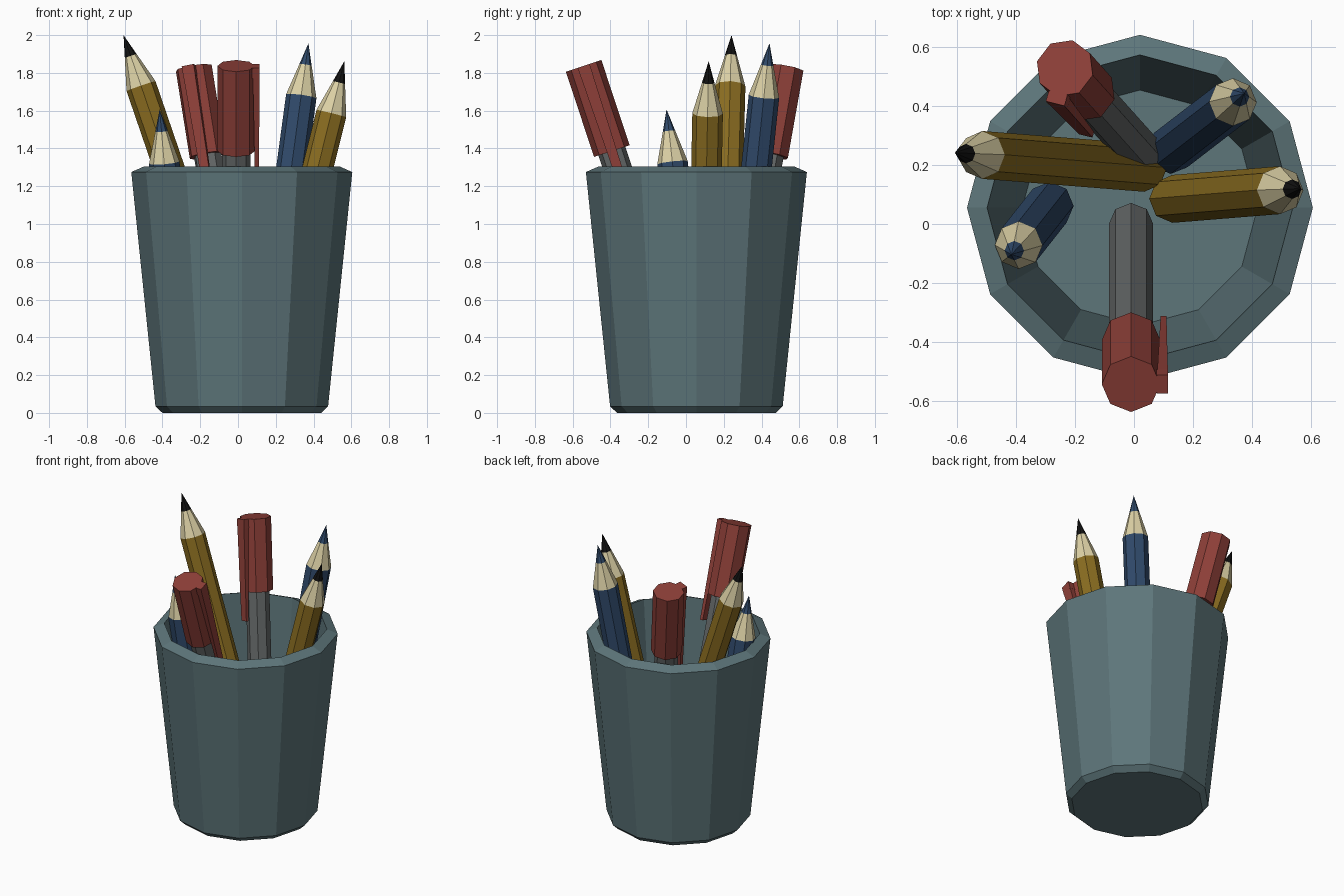
import bpy, bmesh, math
from mathutils import Vector, Matrix

if "Cube" in bpy.data.objects:
    bpy.data.objects.remove(bpy.data.objects["Cube"])


def material(name, rgb):
    m = bpy.data.materials.new(name)
    m.diffuse_color = (*rgb, 1)
    m.use_nodes = True
    m.node_tree.nodes["Principled BSDF"].inputs["Base Color"].default_value = m.diffuse_color
    return m


CUP = material("cup_teal", (0.11, 0.18, 0.195))
YELLOW = material("yellow_paint", (0.26, 0.155, 0.015))
BLUE = material("blue_paint", (0.03, 0.07, 0.15))
WOOD = material("bare_wood", (0.72, 0.64, 0.38))
BLACK = material("black_lead", (0.006, 0.006, 0.006))
RED = material("red_plastic", (0.27, 0.05, 0.04))
GREY = material("grey_plastic", (0.13, 0.14, 0.14))


def finish(name, bm, mats, matrix):
    bmesh.ops.recalc_face_normals(bm, faces=bm.faces)
    me = bpy.data.meshes.new(name)
    bm.to_mesh(me)
    bm.free()
    for m in mats:
        me.materials.append(m)
    ob = bpy.data.objects.new(name, me)
    ob.matrix_world = matrix
    bpy.context.collection.objects.link(ob)
    return ob


def lathe(name, profile, sides, mats, segment_mats, matrix):
    """Faceted solid of revolution; profile is (radius, z), radius 0 makes a point."""
    bm = bmesh.new()
    rings = []
    for r, z in profile:
        if r == 0:
            rings.append([bm.verts.new((0, 0, z))] * sides)
        else:
            rings.append([bm.verts.new((r * math.cos(math.tau * i / sides),
                                        r * math.sin(math.tau * i / sides), z))
                          for i in range(sides)])
    for a, b, mi in zip(rings, rings[1:], segment_mats):
        for i in range(sides):
            j = (i + 1) % sides
            quad = list(dict.fromkeys((a[i], a[j], b[j], b[i])))
            bm.faces.new(quad).material_index = mi
    for ring, mi in ((rings[0], segment_mats[0]), (rings[-1], segment_mats[-1])):
        if len(set(ring)) == sides:
            bm.faces.new(ring).material_index = mi
    return finish(name, bm, mats, matrix)


def frame(base, tip, side):
    """Matrix at base, z towards tip, x towards the side hint."""
    base = Vector(base)
    z = (Vector(tip) - base).normalized()
    x = Vector(side)
    x = (x - z * x.dot(z)).normalized()
    y = z.cross(x)
    return Matrix.Translation(base) @ Matrix((x, y, z)).transposed().to_4x4()


def pencil(name, base, tip, paint, lead):
    length = (Vector(tip) - Vector(base)).length
    profile = [(0.081, 0), (0.081, length - 0.285), (0.033, length - 0.117), (0, length)]
    lathe(name, profile, 8, [paint, WOOD, lead], [0, 1, 2], frame(base, tip, (1, 0, 0)))


def clip(name, length, matrix):
    # tapered arm plus a block joining it to the cap top
    bm = bmesh.new()
    arm = [(0.088, 0.125, 0.033, length), (0.100, 0.120, 0.024, length - 0.66)]
    block = [(0.07, 0.125, 0.033, length - 0.005), (0.07, 0.125, 0.033, length - 0.06)]
    for part in (arm, block):
        ends = [[bm.verts.new(p) for p in ((x0, -w, z), (x1, -w, z), (x1, w, z), (x0, w, z))]
                for x0, x1, w, z in part]
        for ring in ends:
            bm.faces.new(ring)
        for i in range(4):
            j = (i + 1) % 4
            bm.faces.new((ends[0][i], ends[0][j], ends[1][j], ends[1][i]))
    finish(name, bm, [RED], matrix)


def pen(name, base, top, clip_side):
    length = (Vector(top) - Vector(base)).length
    m = frame(base, top, clip_side)
    lathe(name + "_barrel", [(0.075, 0), (0.075, length - 0.2)], 8, [GREY], [0], m)
    lathe(name + "_cap", [(0.099, length - 0.475), (0.099, length)], 8, [RED], [0], m)
    clip(name + "_clip", length, m)


# cup: chamfered foot, flared wall, sloped lip, hollow inside
lathe("cup", [(0.42, 0), (0.457, 0.035), (0.585, 1.275), (0.517, 1.305), (0.398, 0.1)],
      12, [CUP], [0, 0, 0, 0], Matrix.Translation((0.02, 0.055, 0)))

# pencils
pencil("long_yellow_pencil", (0.035, 0.19, 0.13), (-0.606, 0.241, 2.0), YELLOW, BLACK)
pencil("short_yellow_pencil", (0.13, 0.085, 0.12), (0.563, 0.12, 1.862), YELLOW, BLACK)
pencil("long_blue_pencil", (0.124, 0.25, 0.12), (0.373, 0.442, 1.957), BLUE, BLUE)
pencil("short_blue_pencil", (-0.285, 0.062, 0.12), (-0.415, -0.103, 1.607), BLUE, BLUE)

# capped pens
pen("front_pen", (-0.01, 0.0, 0.2), (-0.01, -0.542, 1.837), (1, 0, 0))
pen("back_pen", (0.025, 0.238, 0.2), (-0.234, 0.527, 1.825), (-0.24, -0.97, 0))
